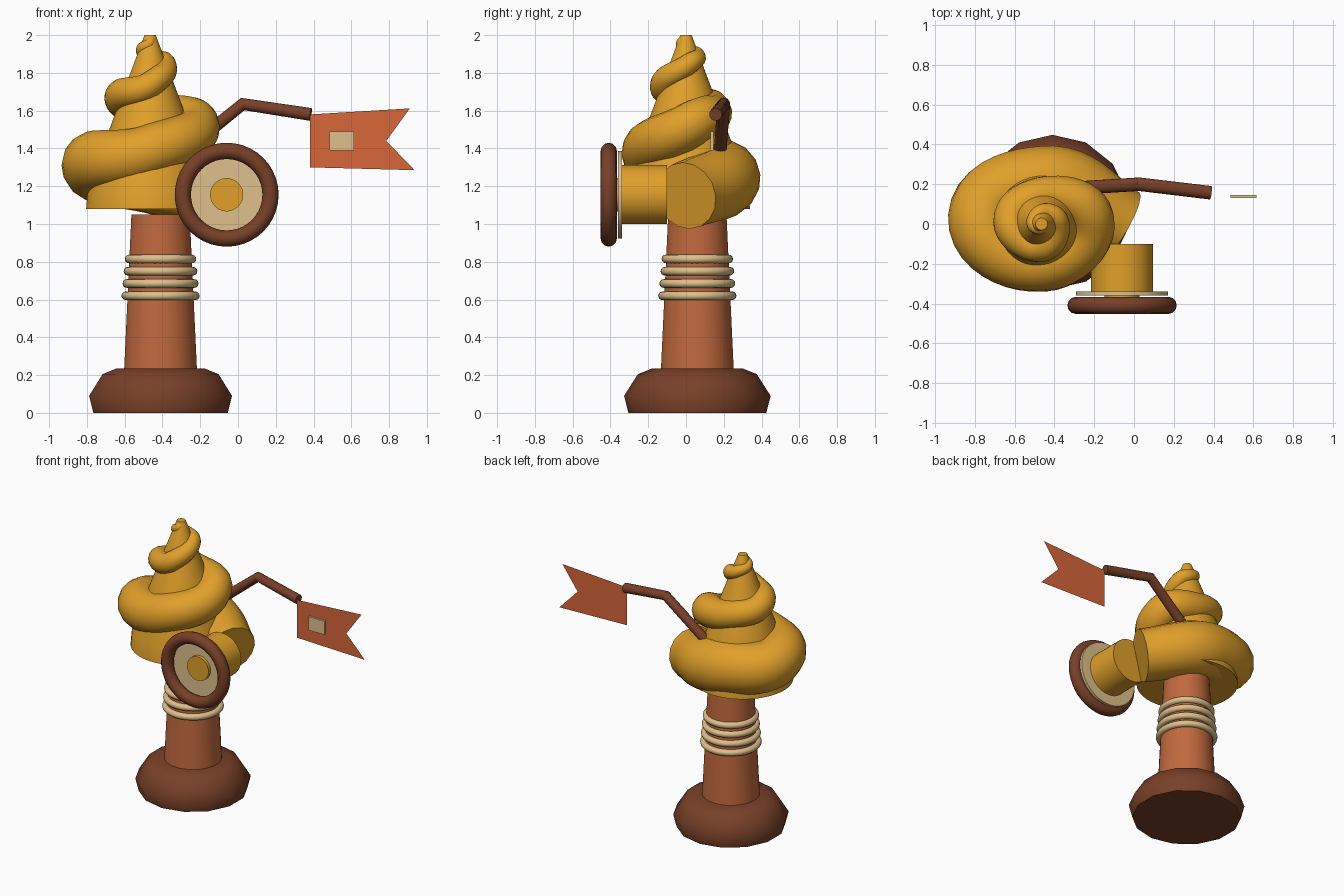
import bpy, bmesh, math
from mathutils import Vector

if "Cube" in bpy.data.objects:
    bpy.data.objects.remove(bpy.data.objects["Cube"])


def srgb(h):
    c = [int(h[i:i + 2], 16) / 255 for i in (0, 2, 4)]
    return [v / 12.92 if v < 0.04045 else ((v + 0.055) / 1.055) ** 2.4 for v in c] + [1]


def material(name, h):
    m = bpy.data.materials.new(name)
    m.diffuse_color = srgb(h)
    m.use_nodes = True
    m.node_tree.nodes["Principled BSDF"].inputs["Base Color"].default_value = m.diffuse_color
    return m


GOLD = material("gold", "E0A02A")
CREAM = material("cream", "DFC08C")
BROWN = material("dark brown", "784028")
CLAY = material("clay", "C0693D")
FLAG = material("flag orange", "D8673A")


def finish(ob, name, mat, angle=40):
    ob.name = name
    ob.data.materials.clear()
    ob.data.materials.append(mat)
    bpy.ops.object.select_all(action='DESELECT')
    ob.select_set(True)
    bpy.context.view_layer.objects.active = ob
    if ob.type == 'CURVE':
        bpy.ops.object.convert(target='MESH')
        ob = bpy.context.object
    bpy.ops.object.shade_smooth_by_angle(angle=math.radians(angle))
    return ob


def from_bmesh(bm, name, mat, angle=40):
    me = bpy.data.meshes.new(name)
    bm.to_mesh(me)
    bm.free()
    ob = bpy.data.objects.new(name, me)
    bpy.context.collection.objects.link(ob)
    return finish(ob, name, mat, angle)


def turned(name, profile, loc, sides, mat, forward=False, angle=40):
    """Closed solid of revolution from (radius, height) pairs; forward lays it along y."""
    bm = bmesh.new()
    rings = []
    for r, h in profile:
        ring = []
        for i in range(sides):
            a = 2 * math.pi * (i + 0.5) / sides
            p = (r * math.cos(a), r * math.sin(a), h)
            if forward:
                p = (p[0], h, p[1])
            ring.append(bm.verts.new(Vector(p) + Vector(loc)))
        rings.append(ring)
    for a, b in zip(rings, rings[1:]):
        for i in range(sides):
            j = (i + 1) % sides
            bm.faces.new((a[i], a[j], b[j], b[i]))
    bm.faces.new(rings[0])
    bm.faces.new(rings[-1])
    bmesh.ops.recalc_face_normals(bm, faces=bm.faces)
    return from_bmesh(bm, name, mat, angle)


def tube(name, points, mat, kind):
    """Tube along (x, y, z, radius) points."""
    cu = bpy.data.curves.new(name, 'CURVE')
    cu.dimensions = '3D'
    cu.bevel_depth = 1
    cu.bevel_resolution = 6
    cu.resolution_u = 10
    cu.use_fill_caps = True
    sp = cu.splines.new(kind)
    pts = sp.bezier_points if kind == 'BEZIER' else sp.points
    pts.add(len(points) - 1)
    for p, (x, y, z, r) in zip(pts, points):
        if kind == 'BEZIER':
            p.co = (x, y, z)
            p.handle_left_type = p.handle_right_type = 'AUTO'
        else:
            p.co = (x, y, z, 1)
        p.radius = r
    ob = bpy.data.objects.new(name, cu)
    bpy.context.collection.objects.link(ob)
    return finish(ob, name, mat)


def torus(name, loc, major, minor, mat, rot=(0, 0, 0)):
    bpy.ops.mesh.primitive_torus_add(location=loc, rotation=rot, major_radius=major,
                                     minor_radius=minor, major_segments=40, minor_segments=12)
    return finish(bpy.context.object, name, mat)


# Pedestal and column
CX, CY = -0.41, 0.06
turned("base", [(0.365, 0), (0.388, 0.09), (0.315, 0.205), (0.24, 0.235)],
       (CX, CY, 0), 14, BROWN, angle=60)
turned("column", [(0.195, 0.2), (0.155, 1.05)], (CX, CY, 0), 32, CLAY)
for i, z in enumerate((0.62, 0.685, 0.75, 0.815)):
    torus(f"column_ring_{i + 1}", (CX, CY, z), 0.184 - 0.006 * i, 0.023, CREAM)

# Swirl core and the coil winding up around it
turned("swirl_core", [(0.34, 1.08), (0.33, 1.2), (0.18, 1.6), (0.03, 2.0)],
       (-0.465, 0.0, 0), 40, GOLD)
tube("swirl_coil", [
    (-0.06, 0.0, 1.15, 0.18), (-0.42, 0.2, 1.24, 0.195), (-0.765, 0.03, 1.31, 0.17),
    (-0.47, -0.2, 1.385, 0.14), (-0.22, 0.03, 1.53, 0.12), (-0.45, 0.14, 1.6, 0.1),
    (-0.62, 0.01, 1.67, 0.088), (-0.46, -0.12, 1.74, 0.07), (-0.385, 0.02, 1.85, 0.055),
    (-0.46, 0.06, 1.89, 0.042), (-0.505, 0.0, 1.925, 0.035), (-0.465, -0.025, 1.96, 0.027),
    (-0.465, 0.0, 1.99, 0.015)], GOLD, 'BEZIER')

# Horn facing the front, with plate, rim and hub
WX, WZ = -0.06, 1.155
turned("horn_barrel", [(0.157, -0.345), (0.157, -0.1)], (WX, 0, WZ), 32, GOLD, True)
turned("horn_plate", [(0.232, -0.36), (0.232, -0.34)], (WX, 0, WZ), 40, CREAM, True)
torus("horn_rim", (WX, -0.409, WZ), 0.232, 0.043, BROWN, (math.pi / 2, 0, 0))
turned("horn_hub", [(0.088, -0.385), (0.088, -0.355)], (WX, 0, WZ), 32, GOLD, True)

# Bent pole
tube("flag_pole", [(-0.29, 0.18, 1.38, 0.034), (0.025, 0.2, 1.635, 0.034),
                   (0.385, 0.157, 1.58, 0.034)], BROWN, 'POLY')

# Thin swallow-tail flag with a small plate on its front
bm = bmesh.new()
outline = [(0.38, 1.3), (0.935, 1.285), (0.785, 1.44), (0.91, 1.612), (0.38, 1.58)]
v = [bm.verts.new((x, 0.146, z)) for x, z in outline]
bm.faces.new((v[0], v[1], v[2]))
bm.faces.new((v[2], v[3], v[4]))
bm.faces.new((v[0], v[2], v[4]))
from_bmesh(bm, "flag", FLAG)
bpy.ops.mesh.primitive_cube_add(size=1, location=(0.55, 0.138, 1.44))
bpy.context.object.scale = (0.13, 0.015, 0.1)
finish(bpy.context.object, "flag_patch", CREAM)
